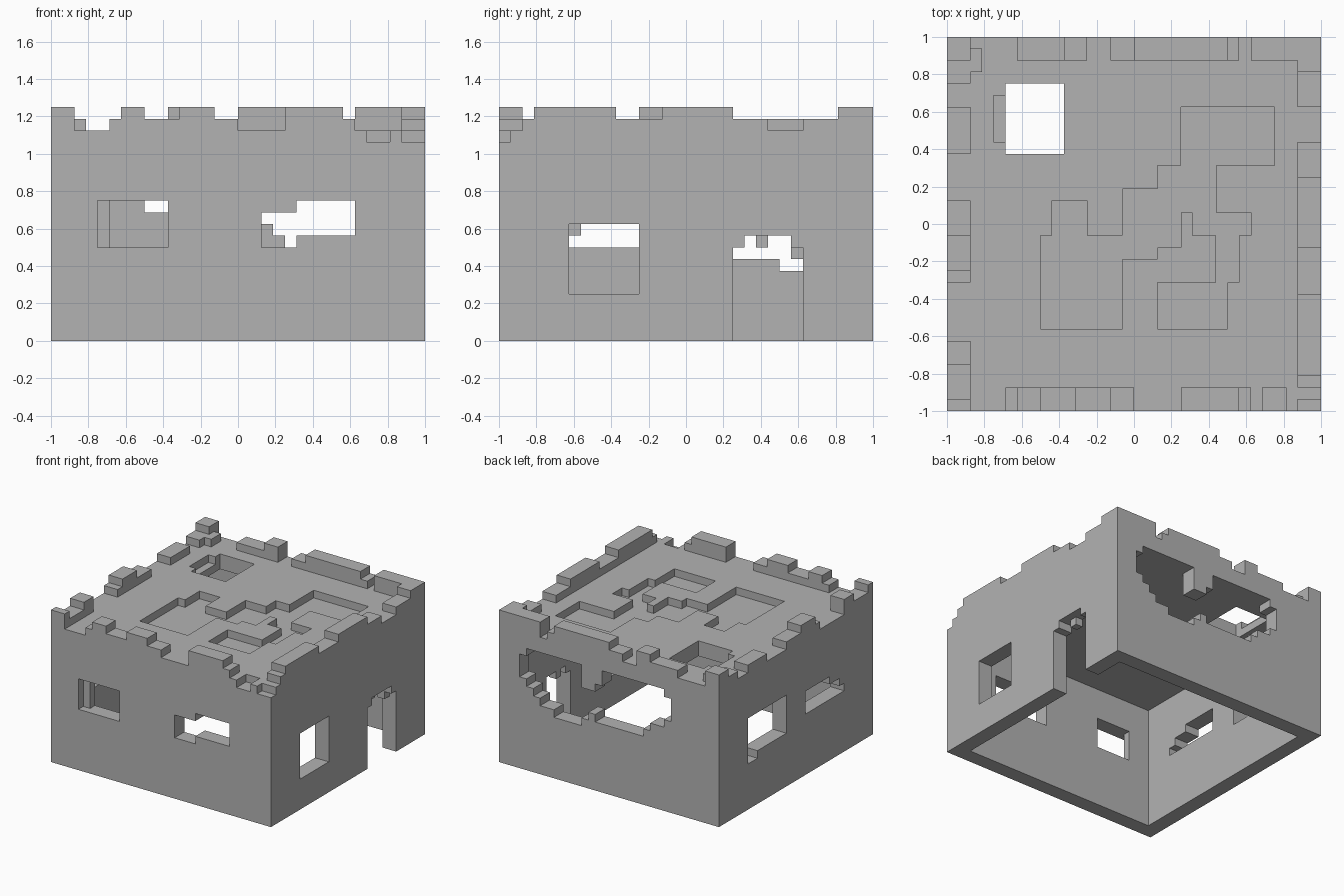
import bpy, bmesh, math
from mathutils import Vector

cube = bpy.data.objects.get("Cube")
if cube:
    bpy.data.objects.remove(cube, do_unlink=True)

SIDE = 32                # blocks along each side
UNIT = 2 / SIDE          # edge of one block
THICK = 2                # wall and roof thickness in blocks
INNER = SIDE - THICK
ROOF = 18                # roof top in blocks
CEILING = ROOF - THICK

stone = bpy.data.materials.new("grey_stone")
stone.use_nodes = True
grey = (0.45, 0.45, 0.45, 1)
stone.diffuse_color = grey
stone.node_tree.nodes["Principled BSDF"].inputs["Base Color"].default_value = grey

blocks = {}              # block position -> part name


def span(x, y, z):
    return [(i, j, k) for i in range(*x) for j in range(*y) for k in range(*z)]


def fill(part, x, y, z):
    for cell in span(x, y, z):
        blocks[cell] = part


def cut(x, y, z):
    for cell in span(x, y, z):
        blocks.pop(cell, None)


FULL, LOW, HIGH = (0, SIDE), (0, THICK), (INNER, SIDE)

# Plain shell: four walls and a flat roof, open underneath
fill("roof", FULL, FULL, (CEILING, ROOF))
fill("front_wall", FULL, LOW, (0, ROOF))
fill("back_wall", FULL, HIGH, (0, ROOF))
fill("left_wall", HIGH, (THICK, INNER), (0, ROOF))
fill("right_wall", LOW, (THICK, INNER), (0, ROOF))


def set_height(part, x, y, top):
    cut(x, y, (ROOF - 1, ROOF + 2))
    fill(part, x, y, (ROOF - 1, top))


# Broken parapet: runs of (start, end, top) along each wall
front_runs = [(0, 2, 20), (5, 6, 19), (6, 8, 20), (8, 11, 19), (11, 14, 20),
              (14, 16, 19), (20, 25, 20), (25, 26, 19), (27, 29, 17)]
back_runs = [(6, 10, 19), (10, 12, 20), (14, 16, 19), (16, 24, 20),
             (24, 25, 19), (26, 32, 20)]
plus_x_runs = [(0, 1, 17), (1, 2, 18), (2, 3, 19), (3, 10, 20), (10, 14, 19),
               (14, 20, 20), (20, 23, 19), (26, 29, 19), (29, 32, 20)]
minus_x_runs = [(0, 1, 20), (1, 4, 19), (4, 6, 20), (11, 12, 19), (12, 15, 20),
                (15, 18, 19), (22, 26, 19), (28, 30, 19), (30, 32, 20)]
for a, b, top in front_runs:
    set_height("front_parapet", (a, b), LOW, top)
for a, b, top in back_runs:
    set_height("back_parapet", (a, b), HIGH, top)
for a, b, top in plus_x_runs:
    set_height("left_parapet", HIGH, (a, b), top)
for a, b, top in minus_x_runs:
    set_height("right_parapet", LOW, (a, b), top)
set_height("right_parapet", (2, 3), (29, 31), 19)

# Worn hollow in the roof, one block deep
for x, y in [((8, 15), (7, 15)), ((9, 12), (15, 18)), ((15, 18), (13, 19)),
             ((18, 20), (14, 21)), ((20, 28), (21, 26)), ((20, 23), (17, 21)),
             ((21, 26), (15, 17)), ((23, 25), (11, 15)), ((18, 24), (7, 11))]:
    cut(x, y, (ROOF - 1, ROOF))

# Hole through the roof with a shallow ledge
cut((5, 10), (22, 28), (CEILING, ROOF))
cut((4, 5), (23, 27), (ROOF - 1, ROOF))

# Front windows
cut((4, 10), (0, 1), (8, 12))
cut((5, 10), LOW, (8, 12))
cut((18, 21), LOW, (8, 11))
cut((21, 26), LOW, (9, 12))

# Window and ragged doorway on the +x side
cut(HIGH, (6, 12), (4, 10))
cut(HIGH, (20, 26), (0, 8))
cut(HIGH, (21, 25), (8, 9))
fill("left_wall", (INNER, INNER + 1), (22, 23), (8, 9))
fill("left_wall", (INNER, INNER + 1), (25, 26), (7, 8))

# Windows on the -x side
cut(LOW, (18, 26), (7, 12))
cut(LOW, (24, 26), (6, 7))
cut(LOW, (6, 7), (8, 9))
cut(LOW, (7, 9), (8, 10))
cut(LOW, (9, 14), (8, 11))

# Two joined blast holes in the back wall: (start, end, bottom, top)
for a, b, low, top in [(7, 8, 12, 15), (8, 10, 11, 16), (10, 11, 10, 16),
                       (11, 17, 9, 16), (17, 18, 9, 14), (18, 19, 10, 13),
                       (19, 20, 9, 13), (20, 24, 8, 16), (24, 26, 9, 16),
                       (26, 27, 10, 16), (27, 28, 11, 16), (28, 29, 12, 15)]:
    cut((a, b), HIGH, (low, top))


def build(part):
    """Mesh of the exposed block sides of one part, flat areas merged."""
    bm = bmesh.new()
    for cell in [c for c, name in blocks.items() if name == part]:
        for axis in range(3):
            for sign in (-1, 1):
                step = Vector((0, 0, 0))
                step[axis] = sign
                beside = Vector(cell) + step
                if tuple(int(v) for v in beside) in blocks:
                    continue
                u, v = Vector((0, 0, 0)), Vector((0, 0, 0))
                u[(axis + 1) % 3] = 0.5
                v[(axis + 2) % 3] = 0.5 * sign
                mid = Vector(cell) + Vector((0.5, 0.5, 0.5)) + step / 2
                ring = [mid - u - v, mid + u - v, mid + u + v, mid - u + v]
                offset = Vector((SIDE / 2, SIDE / 2, 0))
                bm.faces.new([bm.verts.new((p - offset) * UNIT) for p in ring])
    bmesh.ops.remove_doubles(bm, verts=bm.verts, dist=UNIT / 100)
    bmesh.ops.dissolve_limit(bm, angle_limit=math.radians(1),
                             verts=bm.verts, edges=bm.edges)
    mesh = bpy.data.meshes.new(part)
    bm.to_mesh(mesh)
    bm.free()
    mesh.materials.append(stone)
    bpy.context.collection.objects.link(bpy.data.objects.new(part, mesh))


for part in sorted(set(blocks.values())):
    build(part)
